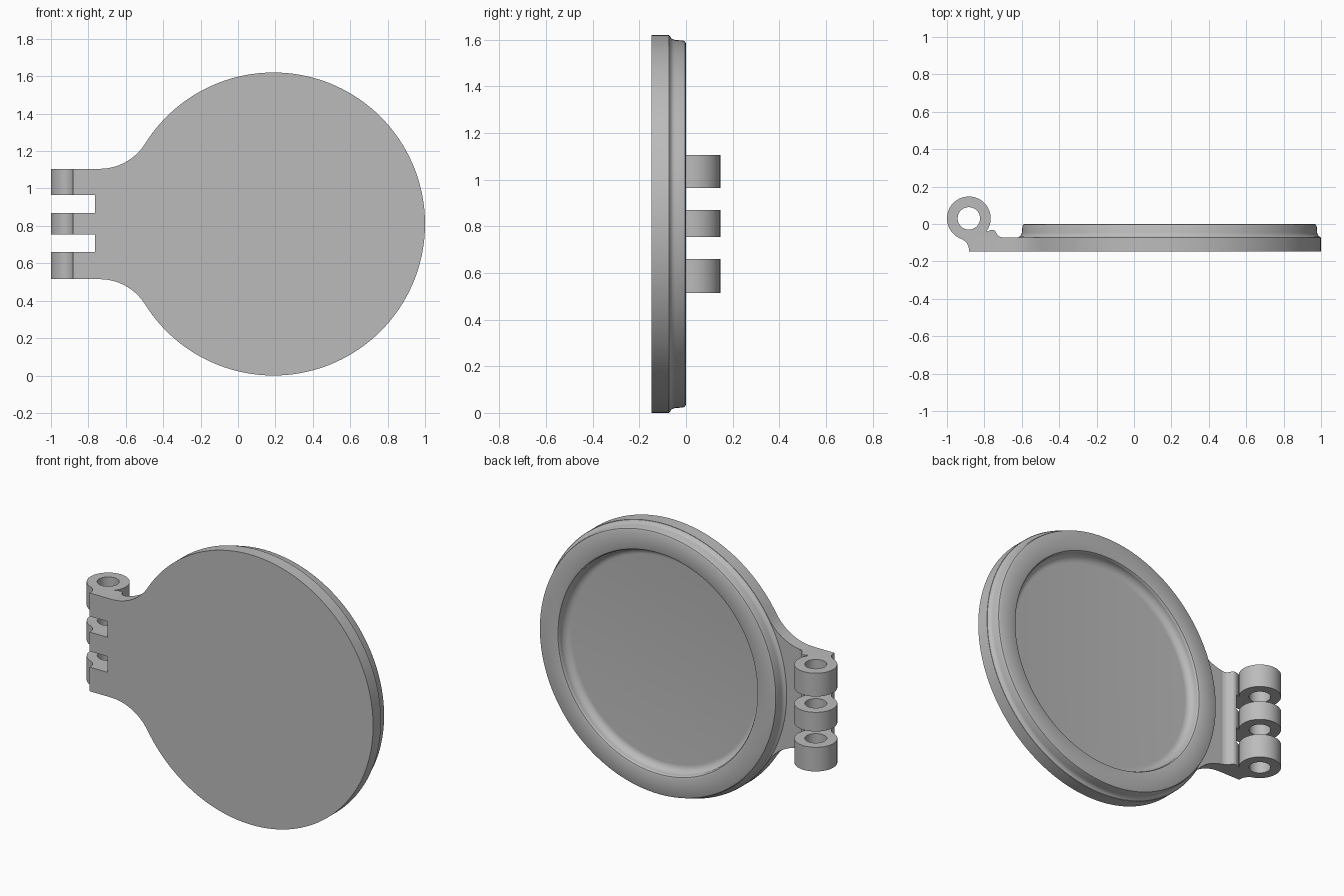
import bpy, bmesh, math
from mathutils import Vector

cube = bpy.data.objects.get("Cube")
if cube:
    bpy.data.objects.remove(cube, do_unlink=True)

grey = bpy.data.materials.new("plain grey")
grey.use_nodes = True
colour = (0.5, 0.5, 0.5, 1)
grey.diffuse_color = colour
grey.node_tree.nodes["Principled BSDF"].inputs["Base Color"].default_value = colour

CX, CZ, R = 0.19, 0.81, 0.81          # lid centre and radius
HX, HY = -0.883, 0.03                 # hinge axis
TOP, SLOT_X = 1.105, -0.765           # hinge leaf top, slot depth
KNUCKLES = [(0.515, 0.66), (0.755, 0.87), (0.965, TOP)]


def finish(name, bm, angle=35):
    bmesh.ops.recalc_face_normals(bm, faces=bm.faces)
    mesh = bpy.data.meshes.new(name)
    bm.to_mesh(mesh)
    bm.free()
    mesh.materials.append(grey)
    obj = bpy.data.objects.new(name, mesh)
    bpy.context.collection.objects.link(obj)
    bpy.ops.object.select_all(action="DESELECT")
    obj.select_set(True)
    bpy.context.view_layer.objects.active = obj
    bpy.ops.object.shade_smooth_by_angle(angle=math.radians(angle))
    return obj


def prism(name, points, offset):
    """Extrude a flat outline along an offset."""
    bm = bmesh.new()
    face = bm.faces.new([bm.verts.new(p) for p in points])
    new = bmesh.ops.extrude_face_region(bm, geom=[face], use_keep_orig=True)["geom"]
    bmesh.ops.translate(bm, vec=offset, verts=[v for v in new if isinstance(v, bmesh.types.BMVert)])
    return finish(name, bm)


def lathe(name, profile, centre, axis, steps, closed=False):
    """Spin a profile around an axis through centre."""
    bm = bmesh.new()
    verts = [bm.verts.new(p) for p in profile]
    pairs = list(zip(verts, verts[1:])) + ([(verts[-1], verts[0])] if closed else [])
    edges = [bm.edges.new(p) for p in pairs]
    bmesh.ops.spin(bm, geom=verts + edges, cent=centre, axis=axis,
                   angle=math.tau, steps=steps, use_merge=True)
    bmesh.ops.remove_doubles(bm, verts=bm.verts, dist=0.0001)
    return finish(name, bm)


def arc(cx, cy, r, start, end, n):
    return [(cx + r * math.cos(start + (end - start) * i / n),
             cy + r * math.sin(start + (end - start) * i / n)) for i in range(n + 1)]


# Lid plate with the hinge leaf blended in by tangent fillets
fx, fr = -0.74, 0.287
fz = TOP + fr
join = math.atan2(fz - CZ, fx - CX)
blend = arc(fx, fz, fr, join - math.pi, -math.pi / 2, 14)
upper = arc(CX, CZ, R, 0, join, 80) + blend[1:]
lower = [(x, 2 * CZ - z) for x, z in reversed(upper[1:])]
teeth = [(HX, TOP)]
for (_, below), (above, _) in reversed(list(zip(KNUCKLES, KNUCKLES[1:]))):
    teeth += [(HX, above), (SLOT_X, above), (SLOT_X, below), (HX, below)]
teeth.append((HX, 2 * CZ - TOP))
prism("lid_plate", [(x, -0.147, z) for x, z in upper + teeth + lower], (0, 0.075, 0))

# Raised rim with a coved recess, as radius and depth
rim = [(0.809, -0.073), (0.804, -0.068), (0.797, -0.064), (0.792, -0.056), (0.789, -0.045),
       (0.787, -0.014), (0.783, -0.004), (0.775, 0), (0.675, 0), (0.663, -0.004), (0.657, -0.015)]
rim += arc(0.612, -0.02, 0.045, 0, -math.pi / 2, 8) + [(0, -0.065)]
lathe("raised_rim", [(CX + r, y, CZ) for r, y in rim], (CX, 0, CZ), (0, 1, 0), 160)

# Rounded rib along the foot of the hinge
rib = [(SLOT_X, -0.1), (SLOT_X, -0.032), (-0.752, -0.032), (-0.742, -0.037), (-0.736, -0.048),
       (-0.73, -0.058), (-0.72, -0.067), (-0.7, -0.072), (-0.7, -0.1)]
height = 2 * (TOP - CZ)
prism("hinge_rib", [(x, y, 2 * CZ - TOP) for x, y in rib], (0, 0, height))

# Knuckle barrels with the arms that join them to the leaf
arm = [(SLOT_X, -0.1), (SLOT_X, -0.032), (-0.8, -0.045), (HX, -0.06), (-0.935, -0.055),
       (-0.94, -0.073), (-0.915, -0.083), (-0.897, -0.098), (-0.887, -0.115), (HX, -0.13)]
for i, (z0, z1) in enumerate(KNUCKLES):
    ring = [(HX + r, HY, z) for r, z in ((0.06, z0), (0.117, z0), (0.117, z1), (0.06, z1))]
    lathe(f"hinge_knuckle_{i + 1}", ring, (HX, HY, 0), (0, 0, 1), 64, closed=True)
    prism(f"hinge_arm_{i + 1}", [(x, y, z0) for x, y in arm], (0, 0, z1 - z0))
